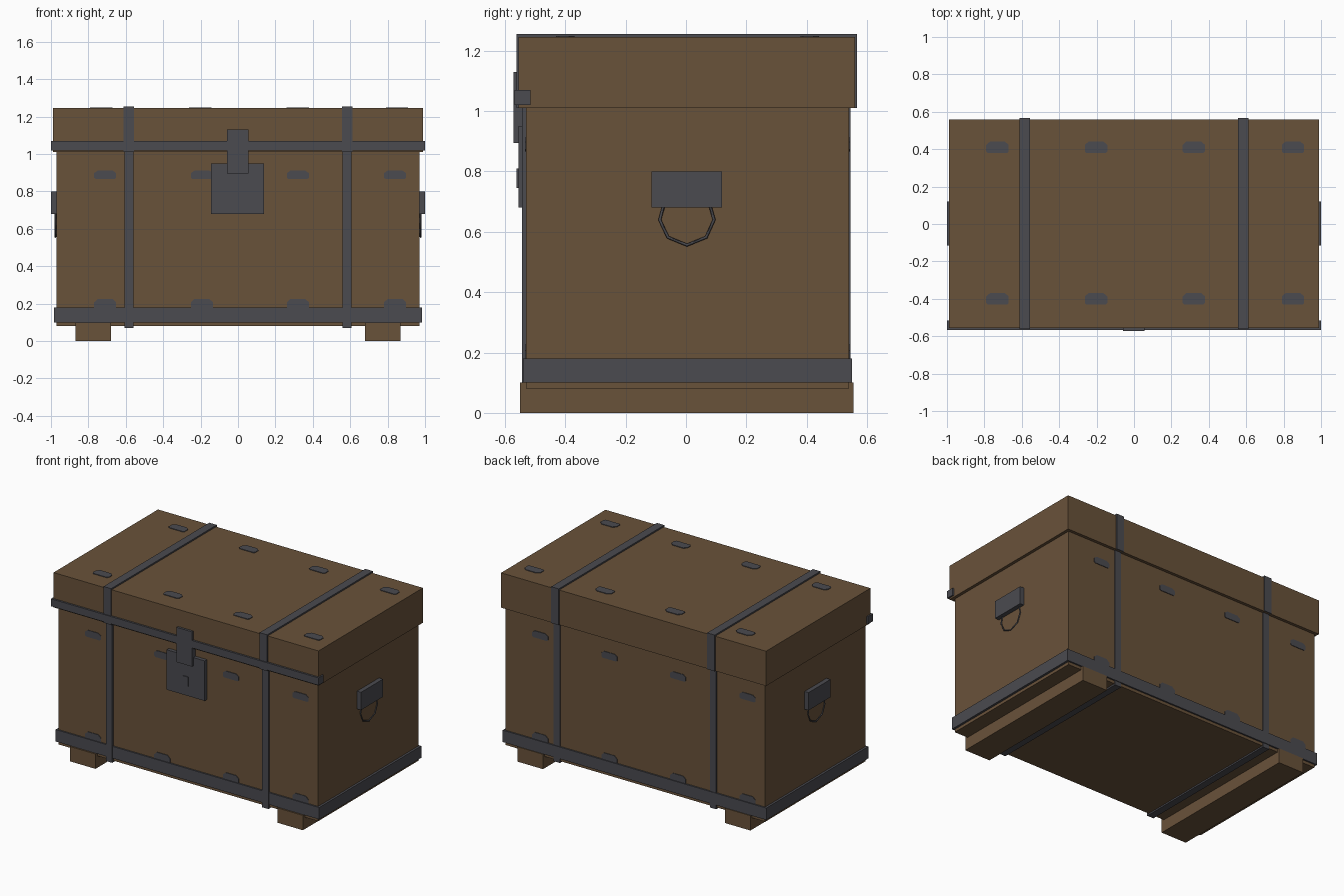
import bpy
import bmesh
from mathutils import Matrix, Vector

if "Cube" in bpy.data.objects:
    bpy.data.objects.remove(bpy.data.objects["Cube"], do_unlink=True)


def material(name, color):
    m = bpy.data.materials.new(name)
    m.use_nodes = True
    m.diffuse_color = color
    m.node_tree.nodes["Principled BSDF"].inputs["Base Color"].default_value = color
    return m


WOOD = material("brown wood", (0.141, 0.084, 0.042, 1))
IRON = material("dark iron", (0.069, 0.069, 0.080, 1))


def finish(bm, name, mat):
    bmesh.ops.recalc_face_normals(bm, faces=bm.faces)
    mesh = bpy.data.meshes.new(name)
    bm.to_mesh(mesh)
    bm.free()
    mesh.materials.append(mat)
    obj = bpy.data.objects.new(name, mesh)
    bpy.context.collection.objects.link(obj)
    return obj


def box(name, mat, xs, ys, zs):
    lo, hi = Vector((xs[0], ys[0], zs[0])), Vector((xs[1], ys[1], zs[1]))
    bm = bmesh.new()
    bmesh.ops.create_cube(bm, size=1)
    bmesh.ops.scale(bm, vec=hi - lo, verts=bm.verts)
    bmesh.ops.translate(bm, vec=(lo + hi) / 2, verts=bm.verts)
    return finish(bm, name, mat)


def stud(name, center, right, up, w, h):
    """Thin plate with clipped corners, lying in the right/up plane."""
    right, up = Vector(right), Vector(up)
    out = right.cross(up)
    outline = [(-.5, -.35), (-.42, -.5), (.42, -.5), (.5, -.35),
               (.5, .2), (.33, .5), (-.33, .5), (-.5, .2)]
    bm = bmesh.new()
    base = Vector(center) - out * 0.004
    verts = [bm.verts.new(base + right * (a * w) + up * (b * h)) for a, b in outline]
    face = bm.faces.new(verts)
    grown = bmesh.ops.extrude_face_region(bm, geom=[face])["geom"]
    bmesh.ops.translate(bm, vec=out * 0.008,
                        verts=[g for g in grown if isinstance(g, bmesh.types.BMVert)])
    return finish(bm, name, IRON)


# Wooden case
box("chest_body", WOOD, (-.97, .97), (-.53, .54), (.08, 1.01))
box("lid", WOOD, (-.99, .99), (-.555, .56), (1.01, 1.245))

# Iron bands
box("bottom_band", IRON, (-.985, .985), (-.54, .55), (.10, .18))
box("front_lid_band", IRON, (-1, 1), (-.568, -.515), (1.02, 1.07))

# Parts repeated on both sides
for side, s in (("right", -1), ("left", 1)):
    def span(a, b):
        return sorted((a * s, b * s))

    box(side + "_foot_runner", WOOD, span(.68, .87), (-.55, .555), (0, .10))
    box(side + "_body_strap", IRON, span(.56, .608), (-.543, .546), (.07, 1.01))
    box(side + "_lid_strap", IRON, span(.555, .611), (-.562, .566), (1.01, 1.255))
    box(side + "_handle_plate", IRON, span(.96, 1), (-.115, .12), (.68, .80))

    # Hanging handle loop
    curve = bpy.data.curves.new(side + "_handle_loop", "CURVE")
    curve.dimensions = "3D"
    curve.bevel_depth = 0.005
    curve.bevel_resolution = 0
    path = [(-.07, .70), (-.087, .64), (-.06, .582), (.003, .556),
            (.067, .582), (.093, .64), (.076, .70)]
    line = curve.splines.new("POLY")
    line.points.add(len(path) - 1)
    for p, (y, z) in zip(line.points, path):
        p.co = (.976 * s, y, z, 1)
    curve.materials.append(IRON)
    loop = bpy.data.objects.new(side + "_handle_loop", curve)
    bpy.context.collection.objects.link(loop)
    bpy.ops.object.select_all(action="DESELECT")
    loop.select_set(True)
    bpy.context.view_layer.objects.active = loop
    bpy.ops.object.convert(target="MESH")

# Lock
box("lock_plate", IRON, (-.145, .14), (-.555, -.52), (.68, .95))
box("lock_hasp", IRON, (-.06, .055), (-.571, -.53), (.895, 1.13))
box("keyhole_head", IRON, (-.022, .018), (-.561, -.55), (.785, .81))
box("keyhole_slot", IRON, (-.002, .018), (-.561, -.55), (.745, .785))

# Iron studs on front, back and top
for i, x in enumerate((-.71, -.193, .32, .84)):
    for row, z, h in (("upper", .889, .046), ("lower", .195, .062)):
        stud(f"front_{row}_stud_{i}", (x, -.53, z), (1, 0, 0), (0, 0, 1), .118, h)
        stud(f"back_{row}_stud_{i}", (-x, .54, z), (-1, 0, 0), (0, 0, 1), .118, h)
    for row, y in (("front", -.4), ("back", .41)):
        stud(f"lid_{row}_stud_{i}", (x - .01 + .01 * i - .01, y, 1.245),
             (1, 0, 0), (0, 1, 0), .12, .062)
